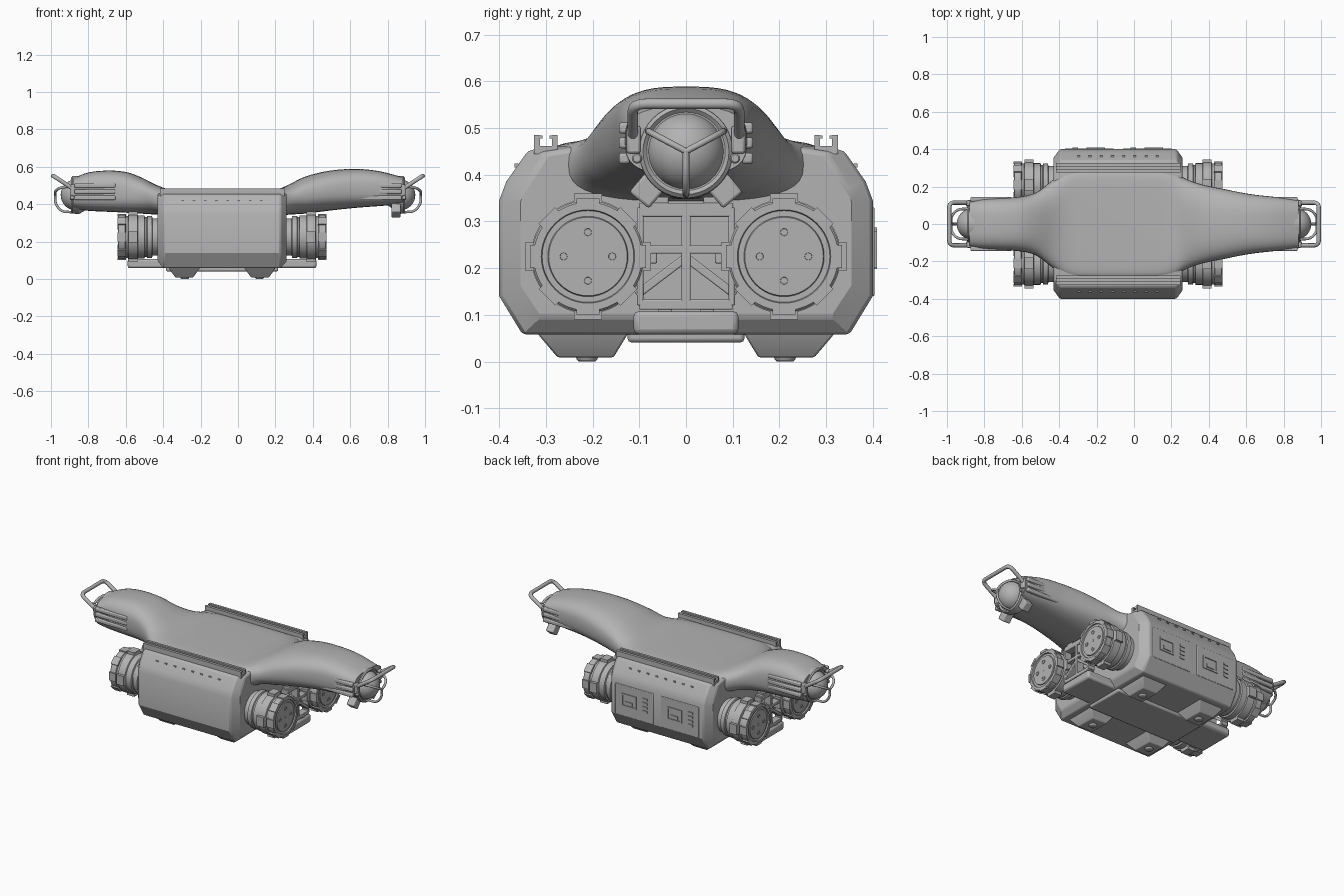
import bpy, bmesh
from math import sin, cos, pi, radians, copysign
from mathutils import Vector, Matrix

cube = bpy.data.objects.get("Cube")
if cube:
    bpy.data.objects.remove(cube, do_unlink=True)

grey = bpy.data.materials.new("plain_grey")
grey.use_nodes = True
grey.diffuse_color = (0.45, 0.45, 0.45, 1)
grey.node_tree.nodes["Principled BSDF"].inputs["Base Color"].default_value = grey.diffuse_color
CX = -0.085  # middle of the body, between the two uneven arms


def finish(name, bm, bevel=0, segments=2, smooth=30):
    bmesh.ops.recalc_face_normals(bm, faces=bm.faces)
    mesh = bpy.data.meshes.new(name)
    bm.to_mesh(mesh)
    bm.free()
    mesh.materials.append(grey)
    ob = bpy.data.objects.new(name, mesh)
    bpy.context.collection.objects.link(ob)
    if bevel:
        mod = ob.modifiers.new("bevel", 'BEVEL')
        mod.width, mod.segments = bevel, segments
        mod.limit_method, mod.angle_limit = 'ANGLE', radians(40)
    bpy.ops.object.select_all(action='DESELECT')
    ob.select_set(True)
    bpy.context.view_layer.objects.active = ob
    bpy.ops.object.shade_smooth_by_angle(angle=radians(smooth))
    return ob


def add_box(bm, center, size, rot=Matrix()):
    m = Matrix.Translation(center) @ rot @ Matrix.Diagonal((*size, 1))
    return bmesh.ops.create_cube(bm, size=1, matrix=m)["verts"]


def box(name, center, size, bevel=0.004, rot=Matrix()):
    bm = bmesh.new()
    add_box(bm, center, size, rot)
    return finish(name, bm, bevel)


def loft(bm, rings):
    rows = [[bm.verts.new(p) for p in ring] for ring in rings]
    n = len(rows[0])
    for a, b in zip(rows, rows[1:]):
        for i in range(n):
            bm.faces.new((a[i], a[(i + 1) % n], b[(i + 1) % n], b[i]))
    bm.faces.new(rows[0])
    bm.faces.new(rows[-1])


def lathe(bm, profile, origin, sign, n=40):
    """Turn (x, radius) pairs about an axis along x."""
    ox, oy, oz = origin
    loft(bm, [[(ox + sign * x, oy + r * cos(2 * pi * i / n), oz + r * sin(2 * pi * i / n))
               for i in range(n)] for x, r in profile])


def tube(name, points, radius, cyclic=False):
    """Round bar along a path with softened corners."""
    pts = [Vector(p) for p in points]
    path = list(pts) if cyclic else [pts[0]]
    if not cyclic:
        for a, b, c in zip(pts, pts[1:], pts[2:]):
            d = min(0.03, (a - b).length / 2, (c - b).length / 2)
            p, q = b + (a - b).normalized() * d, b + (c - b).normalized() * d
            path += [p.lerp(b, t).lerp(b.lerp(q, t), t) for t in (0, .25, .5, .75, 1)]
        path.append(pts[-1])
    cu = bpy.data.curves.new(name, 'CURVE')
    cu.dimensions, cu.bevel_depth, cu.bevel_resolution = '3D', radius, 3
    cu.use_fill_caps = True
    sp = cu.splines.new('POLY')
    sp.points.add(len(path) - 1)
    for p, co in zip(sp.points, path):
        p.co = (*co, 1)
    sp.use_cyclic_u = cyclic
    ob = bpy.data.objects.new(name, cu)
    bpy.context.collection.objects.link(ob)
    bpy.ops.object.select_all(action='DESELECT')
    ob.select_set(True)
    bpy.context.view_layer.objects.active = ob
    bpy.ops.object.convert(target='MESH')
    ob.data.materials.clear()
    ob.data.materials.append(grey)
    bpy.ops.object.shade_smooth_by_angle(angle=radians(40))


# main body: side profile run along x, with chamfered ends
half = [(0.35, 0.058), (0.40, 0.14), (0.40, 0.345), (0.385, 0.385), (0.338, 0.452), (0.27, 0.462)]
outline = half + [(-y, z) for y, z in reversed(half)]
bm = bmesh.new()
inner = [(y * 0.885, 0.265 + (z - 0.265) * (0.82 if z < 0.3 else 0.97)) for y, z in outline]
loft(bm, [[(CX + x, y, z) for y, z in prof] for x, prof in
          ((-0.345, inner), (-0.312, outline), (0.312, outline), (0.345, inner))])
finish("body", bm, 0.008)

# arms and saddle: one smooth shell; x, half width, underside, top, squareness
stations = [(-.88, .125, .375, .54, 3), (-.8, .135, .365, .57, 3), (-.7, .14, .36, .58, 3),
            (-.6, .147, .355, .573, 2.8), (-.52, .17, .35, .545, 2.5), (-.44, .23, .345, .505, 2.5),
            (-.38, .27, .34, .483, 4), (-.3, .285, .34, .474, 7), (.13, .285, .34, .474, 7),
            (.22, .275, .34, .483, 4), (.28, .24, .345, .51, 2.5), (.36, .212, .35, .548, 2.5),
            (.48, .187, .365, .578, 2.6), (.62, .16, .38, .589, 2.8), (.75, .145, .39, .578, 3),
            (.88, .13, .4, .545, 3)]


def section(x, w, lo, hi, power, n=40):
    ring = []
    for i in range(n):
        c, s = cos(2 * pi * i / n), sin(2 * pi * i / n)
        ring.append((x, w * copysign(abs(c) ** (2 / power), c),
                     (lo + hi) / 2 + (hi - lo) / 2 * copysign(abs(s) ** (2 / power), s)))
    return ring


def smooth_stations(k=3):
    for i in range(len(stations) - 1):
        a, b, c, d = (Vector(stations[min(max(j, 0), len(stations) - 1)]) for j in range(i - 1, i + 3))
        mb, mc = (c - a) / max(c[0] - a[0], .01), (d - b) / max(d[0] - b[0], .01)
        h = c[0] - b[0]
        for t in (j / k for j in range(k)):
            yield (b * (2*t**3 - 3*t*t + 1) + mb * h * (t**3 - 2*t*t + t)
                   + c * (3*t*t - 2*t**3) + mc * h * (t**3 - t*t))
    yield stations[-1]


bm = bmesh.new()
loft(bm, [section(*s) for s in smooth_stations()])
finish("arm_shell", bm, smooth=50)

# slotted rails and fixing studs on the shoulders
for side, name in ((-1, "front"), (1, "back")):
    bm = bmesh.new()
    add_box(bm, (CX, side * 0.3, 0.453), (0.665, 0.05, 0.018))
    for off in (-0.019, 0.019):
        add_box(bm, (CX, side * 0.3 + off, 0.47), (0.665, 0.012, 0.03))
        add_box(bm, (CX, side * 0.3 + off * 0.8, 0.481), (0.665, 0.016, 0.006))
    for i in range(8):
        add_box(bm, (CX - 0.21 + i * 0.06, side * 0.363, 0.42), (0.014, 0.008, 0.008))
    finish(name + "_rail", bm)

# belly plate and tray under the drums
box("belly_plate", (CX, 0, 0.058), (0.6, 0.25, 0.034), 0.008)
box("side_tray", (CX, 0, 0.083), (1.01, 0.225, 0.05), 0.012)

# four tapered feet with round pads
for sx in (-1, 1):
    for sy in (-1, 1):
        bm = bmesh.new()
        loft(bm, [[(CX + sx * a, sy * b, z) for a, b in ((x0, y0), (x1, y0), (x1, y1), (x0, y1))]
                  for z, x0, x1, y0, y1 in ((.075, .11, .29, .115, .33), (.05, .125, .28, .13, .31),
                                           (.009, .155, .25, .155, .275))])
        bmesh.ops.create_cone(bm, cap_ends=True, segments=24, radius1=0.02, radius2=0.025, depth=0.012,
                              matrix=Matrix.Translation((CX + sx * .2, sy * .212, .006)))
        finish("foot", bm, 0.004)

# four end drums, each with ribs, flange, lugged cap and face studs
drum = [(.33, .1), (.372, .1), (.375, .113), (.4, .113), (.403, .106), (.412, .106), (.415, .115),
        (.45, .115), (.453, .122), (.5, .122), (.503, .113), (.515, .113), (.518, .12), (.553, .12),
        (.557, .116), (.557, .1), (.55, .098), (.55, .086), (.555, .084)]
for sx in (-1, 1):
    for y in (-0.21, 0.21):
        bm = bmesh.new()
        lathe(bm, drum, (CX, y, 0.225), sx, 48)
        for i in range(8):
            a = i * pi / 4
            rot = Matrix.Rotation(a, 4, 'X')
            turn = lambda r: Vector((0, r * cos(a), r * sin(a)))
            core = Vector((CX, y, 0.225))
            add_box(bm, core + turn(.117) + Vector((sx * .536, 0, 0)), (.046, .014, .05), rot)
            if i % 2 == 0:
                add_box(bm, core + turn(.122) + Vector((sx * .476, 0, 0)), (.048, .026, .06), rot)
                lathe(bm, [(.55, .012), (.558, .012), (.558, .008), (.553, .007)],
                      core + turn(.052), sx, 16)
        lathe(bm, [(.55, .006), (.557, .006)], (CX, y, .225), sx, 12)
        finish("drum", bm)

    # open truss joining the pair of drums
    bm = bmesh.new()
    bx = CX + sx * 0.476
    for z, h in ((.122, .022), (.24, .018), (.325, .03)):
        add_box(bm, (bx, 0, z), (.045, .2, h))
    add_box(bm, (bx, 0, .22), (.045, .02, .21))
    for sy in (-1, 1):
        add_box(bm, (bx, sy * .098, .225), (.045, .014, .21))
        add_box(bm, (bx, sy * .05, .185), (.04, .14, .018), Matrix.Rotation(-sy * .65, 4, 'X'))
        add_box(bm, (bx, sy * .06, .345), (.04, .045, .014))
        add_box(bm, (bx, sy * .045, .107), (.04, .03, .014))
        add_box(bm, (CX + sx * .4, sy * .07, .225), (.14, .016, .03))
    finish("truss", bm, 0.003)

# arm tips: side strips, socket, ball, cage and handle
for sx, name in ((1, "left"), (-1, "right")):
    for sy in (-1, 1):
        bm = bmesh.new()
        for z in (.435, .468, .5):
            add_box(bm, (sx * .765, sy * .132, z), (.22, .024, .024))
        finish(name + "_side_strip", bm, 0.006)
        box(name + "_handle_mount", (sx * .87, sy * .112, .475), (.05, .03, .06), 0.006)
        bm = bmesh.new()
        lathe(bm, [(.87, .011), (.895, .011), (.898, .008)], (0, sy * .105, .435), sx, 16)
        finish(name + "_pivot", bm)
        if sx > 0:  # angled lugs hang below one tip only
            box(name + "_lug", (.845, sy * .078, .372), (.05, .055, .07), 0.006,
                Matrix.Rotation(sy * .7, 4, 'X'))
    bm = bmesh.new()
    lathe(bm, [(.82, .085), (.85, .102), (.885, .1), (.892, .092), (.885, .084)], (0, 0, .45), sx)
    finish(name + "_socket", bm)
    bm = bmesh.new()
    bmesh.ops.create_uvsphere(bm, u_segments=32, v_segments=20, radius=.083,
                              matrix=Matrix.Translation((sx * .865, 0, .45)))
    finish(name + "_ball", bm, smooth=60)
    for a in (radians(28), radians(152), radians(270)):
        tube(name + "_cage_bar", [(sx * x, r * cos(a), .45 + r * sin(a)) for x, r in
                                  ((.88, .092), (.945, .09), (.978, .045), (.978, 0))], .007)
    tube(name + "_handle", [(sx * x, y, z) for x, y, z in
                            ((.86, -.114, .465), (.9, -.114, .495), (.988, -.114, .552),
                             (.988, .114, .552), (.9, .114, .495), (.86, .114, .465))], .0115)

# back hatches: thin panels with a loop latch and a column of keys
for x in (CX - 0.155, CX + 0.155):
    box("hatch_panel", (x, .4, .235), (.26, .008, .19), .0035)
    bm = bmesh.new()
    for dx, dz, w, h in ((.035, .035, .1, .01), (.035, -.035, .1, .01), (.08, 0, .01, .07),
                         (-.01, 0, .01, .07), (.035, -.015, .05, .02)):
        add_box(bm, (x + dx, .405, .24 + dz), (w, .008, h))
    for dz in (-.035, -.01, .015, .04):
        add_box(bm, (x - .075, .405, .24 + dz), (.03, .008, .014))
    finish("hatch_latch", bm)
